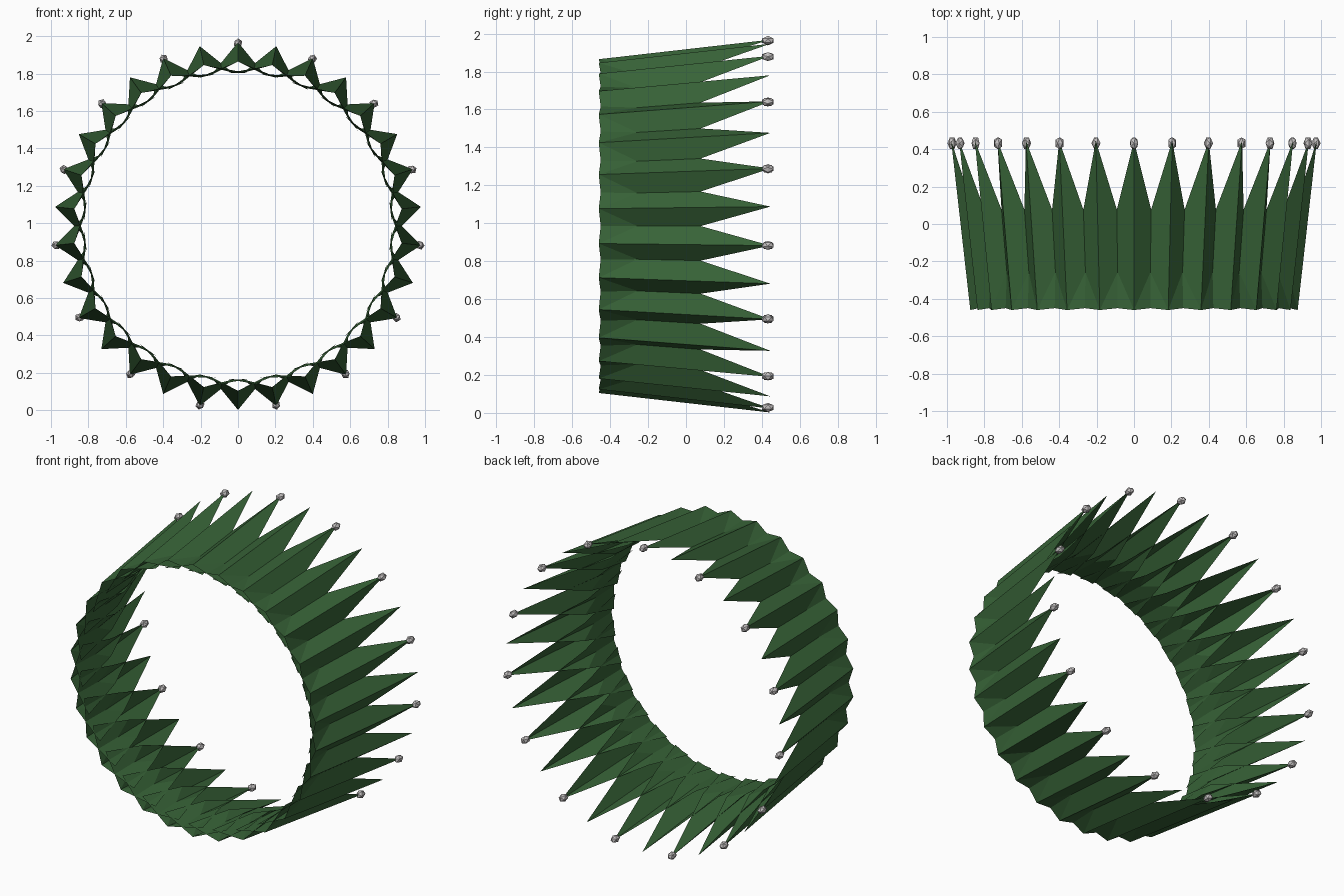
import bpy, bmesh, math
from mathutils import Matrix, Vector

cube = bpy.data.objects.get("Cube")
if cube:
    bpy.data.objects.remove(cube)

COUNT = 30          # leaves around the ring
CENTRE_Z = 0.985


def make_material(name, rgb):
    m = bpy.data.materials.new(name)
    m.use_nodes = True
    m.diffuse_color = (*rgb, 1)
    bsdf = m.node_tree.nodes["Principled BSDF"]
    bsdf.inputs["Base Color"].default_value = (*rgb, 1)
    bsdf.inputs["Roughness"].default_value = 0.8
    return m


green = make_material("leaf green", (0.038, 0.123, 0.038))
grey = make_material("bead grey", (0.54, 0.52, 0.52))


def finish(bm, name, mat):
    me = bpy.data.meshes.new(name)
    bm.to_mesh(me)
    bm.free()
    me.materials.append(mat)
    ob = bpy.data.objects.new(name, me)
    bpy.context.collection.objects.link(ob)
    return ob


def around(i):
    """Placement of the i-th leaf: turned about the ring's y axis."""
    return (Matrix.Translation((0, 0, CENTRE_Z))
            @ Matrix.Rotation(2 * math.pi * i / COUNT, 4, 'Y'))


# Sharply folded leaf: a straight ridge, with side edges that cross the neighbours
front = (0, -0.46, 0.88)
tip = (0, 0.445, 0.983)
front_edge = (0.22, -0.435, 0.79)
mid_edge = (0.143, -0.13, 0.808)

bm = bmesh.new()
for i in range(COUNT):
    place = around(i)

    def vert(p, side=1):
        return bm.verts.new(place @ Vector((p[0] * side, p[1], p[2])))

    f, t = vert(front), vert(tip)
    for side in (1, -1):
        e0, e1 = vert(front_edge, side), vert(mid_edge, side)
        for tri in ((f, e0, e1), (f, e1, t)):
            bm.faces.new(tri if side == 1 else tri[::-1])
finish(bm, "leaf_ring", green)

# Bead on every second leaf tip
bm = bmesh.new()
for i in range(0, COUNT, 2):
    shape = (around(i) @ Matrix.Translation((0, 0.432, 0.978))
             @ Matrix.Diagonal((0.025, 0.036, 0.025, 1)))
    bmesh.ops.create_icosphere(bm, subdivisions=1, radius=1, matrix=shape)
finish(bm, "tip_beads", grey)
